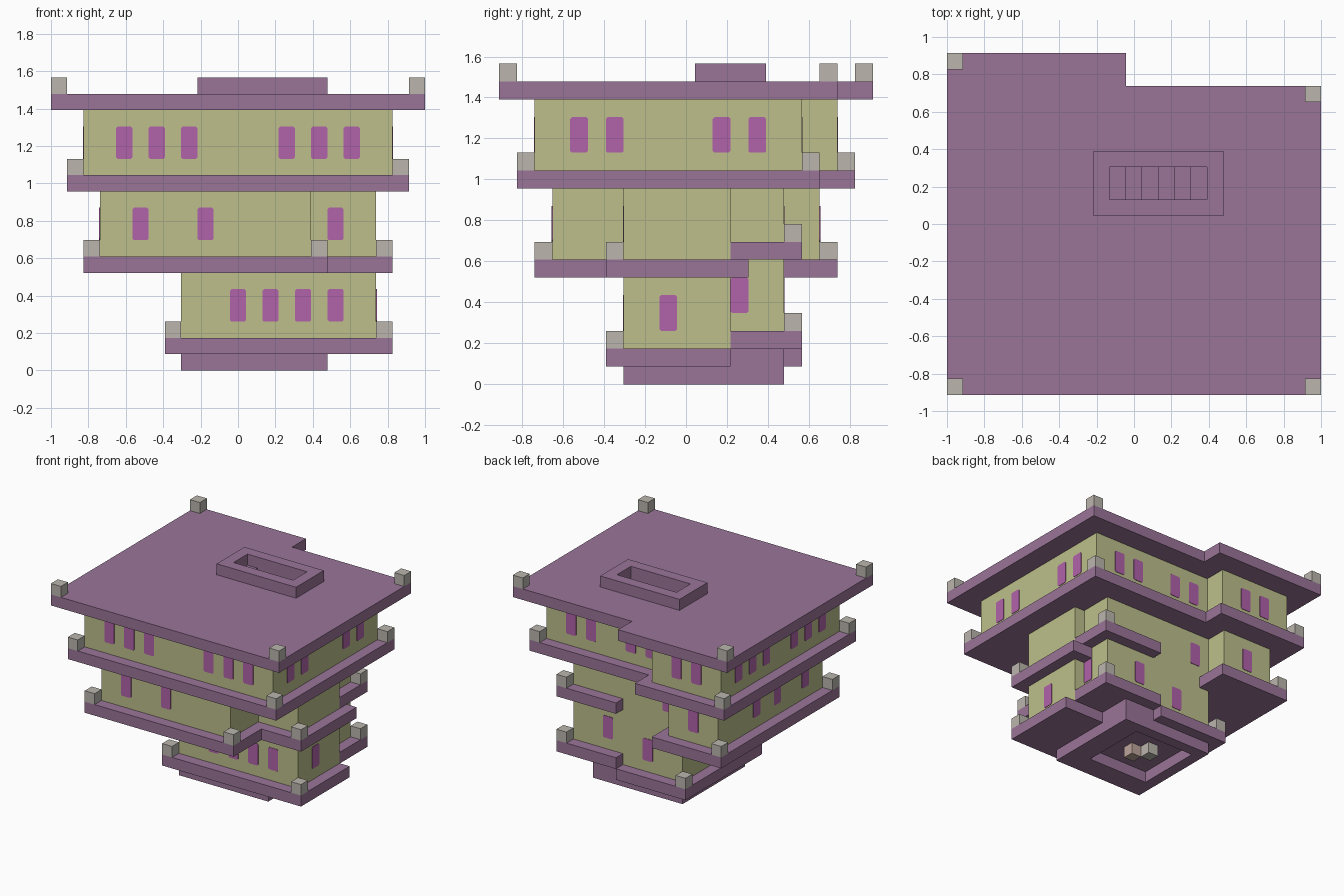
import bpy, bmesh
from mathutils import Vector

if "Cube" in bpy.data.objects:
    bpy.data.objects.remove(bpy.data.objects["Cube"])

U = 2 / 23                      # one block
ORIGIN = Vector((11.5, 10.5, 0))


def pos(x, y, z):
    return (Vector((x, y, z)) - ORIGIN) * U


def material(name, rgb):
    lin = [((c / 255 + 0.055) / 1.055) ** 2.4 for c in rgb] + [1]
    m = bpy.data.materials.new(name)
    m.use_nodes = True
    m.diffuse_color = lin
    m.node_tree.nodes["Principled BSDF"].inputs["Base Color"].default_value = lin
    return m


PURPLE = material("purple slab", (154, 117, 153))
OLIVE = material("olive wall", (189, 191, 139))
GREY = material("grey stone", (187, 182, 174))
MAGENTA = material("magenta window", (177, 99, 170))
TAN = material("tan stone", (190, 165, 155))


def extrude(name, points, step, mat):
    """Solid from a flat outline of block coordinates pushed along step."""
    bm = bmesh.new()
    face = bm.faces.new([bm.verts.new(pos(*p)) for p in points])
    new = bmesh.ops.extrude_face_region(bm, geom=[face])["geom"]
    moved = [v for v in new if isinstance(v, bmesh.types.BMVert)]
    bmesh.ops.translate(bm, verts=moved, vec=Vector(step) * U)
    bmesh.ops.recalc_face_normals(bm, faces=bm.faces)
    me = bpy.data.meshes.new(name)
    bm.to_mesh(me)
    bm.free()
    me.materials.append(mat)
    ob = bpy.data.objects.new(name, me)
    bpy.context.collection.objects.link(ob)
    return ob


def slab(name, outline, z0, z1, mat):
    return extrude(name, [(x, y, z0) for x, y in outline], (0, 0, z1 - z0), mat)


def box(name, x0, x1, y0, y1, z0, z1, mat):
    return slab(name, [(x0, y0), (x1, y0), (x1, y1), (x0, y1)], z0, z1, mat)


def cut(objects, *bounds):
    """Subtract a box from the given objects and drop the cutter."""
    cutter = box("cutter", *bounds, PURPLE)
    cutter.hide_render = True
    for ob in objects:
        mod = ob.modifiers.new("opening", "BOOLEAN")
        mod.operation = "DIFFERENCE"
        mod.solver = "EXACT"
        mod.object = cutter
        bpy.context.view_layer.update()
        deps = bpy.context.evaluated_depsgraph_get()
        me = bpy.data.meshes.new_from_object(ob.evaluated_get(deps))
        ob.modifiers.clear()
        ob.data = me
    bpy.data.objects.remove(cutter)


def windows(name, axis, plane, starts, z):
    """Row of thin clipped panes on a wall facing along x or y."""
    c, t = 0.1, 0.08
    shape = [(c, 0), (1 - c, 0), (1, c), (1, 2 - c), (1 - c, 2), (c, 2), (0, 2 - c), (0, c)]
    for i, s in enumerate(starts):
        if axis == "x":
            pts = [(plane - t / 2, s + a, z + b) for a, b in shape]
            step = (t, 0, 0)
        else:
            pts = [(s + a, plane - t / 2, z + b) for a, b in shape]
            step = (0, t, 0)
        extrude(f"{name}_{i + 1}", pts, step, MAGENTA)


def posts(name, corners, z):
    for i, (x, y) in enumerate(corners):
        box(f"{name}_{i + 1}", x, x + 1, y, y + 1, z, z + 1, GREY)


# Base plinth with a sunken underside
base = box("base", 8, 17, 7, 16, 0, 1, PURPLE)
cut([base], 9, 15, 9, 15, -1, 1.5)
box("base_step", 14, 17, 13, 16, 1, 2, PURPLE)
box("underside_grey_block", 11, 12, 12, 13, 0, 1, GREY)
box("underside_tan_block", 12, 13, 11, 12, 0, 1, TAN)

# Ground storey, with a stair tower at the back corner
slab("lower_floor", [(7, 6), (21, 6), (21, 13), (14, 13), (14, 17), (7, 17)], 1, 2, PURPLE)
box("lower_landing", 14, 20, 13, 17, 1.98, 3, PURPLE)
slab("lower_walls", [(8, 7), (20, 7), (20, 13), (19, 13), (19, 16), (8, 16)], 2, 7, OLIVE)
posts("lower_post", [(7, 6), (20, 6), (7, 16)], 2)
posts("lower_landing_post", [(19, 16)], 3)

# Middle storey
slab("middle_floor", [(2, 2), (17, 2), (17, 6), (21, 6), (21, 14), (9, 14), (9, 19), (2, 19)],
     6, 7, PURPLE)
box("middle_landing", 14, 20, 13, 17, 7, 8, PURPLE)
slab("middle_walls", [(3, 3), (16, 3), (16, 7), (20, 7), (20, 13), (19, 13), (19, 16),
                      (8, 16), (8, 18), (3, 18)], 7, 11, OLIVE)
posts("middle_post", [(2, 2), (16, 2), (20, 6), (2, 18)], 7)
posts("middle_landing_post", [(19, 16)], 8)


# Top storey and roof share one notched plan, each inset a block further
def notched(inset):
    lo, hi, back, notch = inset, 23 - inset, 21 - inset, 11 - inset
    return [(lo, lo), (hi, lo), (hi, back - 2), (notch, back - 2), (notch, back), (lo, back)]


def corner_posts(name, inset, z):
    hi, back = 22 - inset, 20 - inset
    posts(name, [(inset, inset), (hi, inset), (hi, back - 2), (inset, back)], z)


slab("upper_floor", notched(1), 11, 12, PURPLE)
upper_walls = slab("upper_walls", notched(2), 12, 16, OLIVE)
roof = slab("roof", notched(0), 16, 17, PURPLE)
corner_posts("upper_post", 1, 12)
corner_posts("roof_post", 0, 17)

# Roof hatch with stairs leading down
hatch = box("roof_hatch", 9, 17, 11, 15, 17, 18, PURPLE)
cut([hatch, roof, upper_walls], 10, 16, 12, 14, 11.5, 19)
for i in range(6):
    box(f"stair_{i + 1}", 10 + i, 11 + i, 12, 14, 11.5, 17 - i, PURPLE)

# Windows
windows("upper_front_window", "y", 2, (4, 6, 8, 14, 16, 18), 13)
windows("upper_left_window", "x", 21, (4, 6, 12, 14), 13)
windows("upper_right_window", "x", 2, (4, 6, 8, 12, 14, 16), 13)
windows("upper_back_window", "y", 17, (10, 12, 16, 18), 13)
windows("upper_back_bay_window", "y", 19, (4, 6), 13)
windows("middle_front_window", "y", 3, (5, 9), 8)
windows("middle_recess_window", "y", 7, (17,), 8)
windows("middle_right_window", "x", 3, (5, 9, 12), 8)
windows("middle_back_bay_window", "y", 18, (5,), 8)
windows("middle_back_window", "y", 16, (9,), 8)
windows("lower_front_window", "y", 7, (11, 13, 15, 17), 3)
windows("lower_left_window", "x", 20, (9,), 3)
windows("lower_back_window", "y", 16, (11,), 3)
windows("stair_back_window", "y", 16, (15,), 4)
windows("stair_left_window", "x", 19, (13,), 4)
